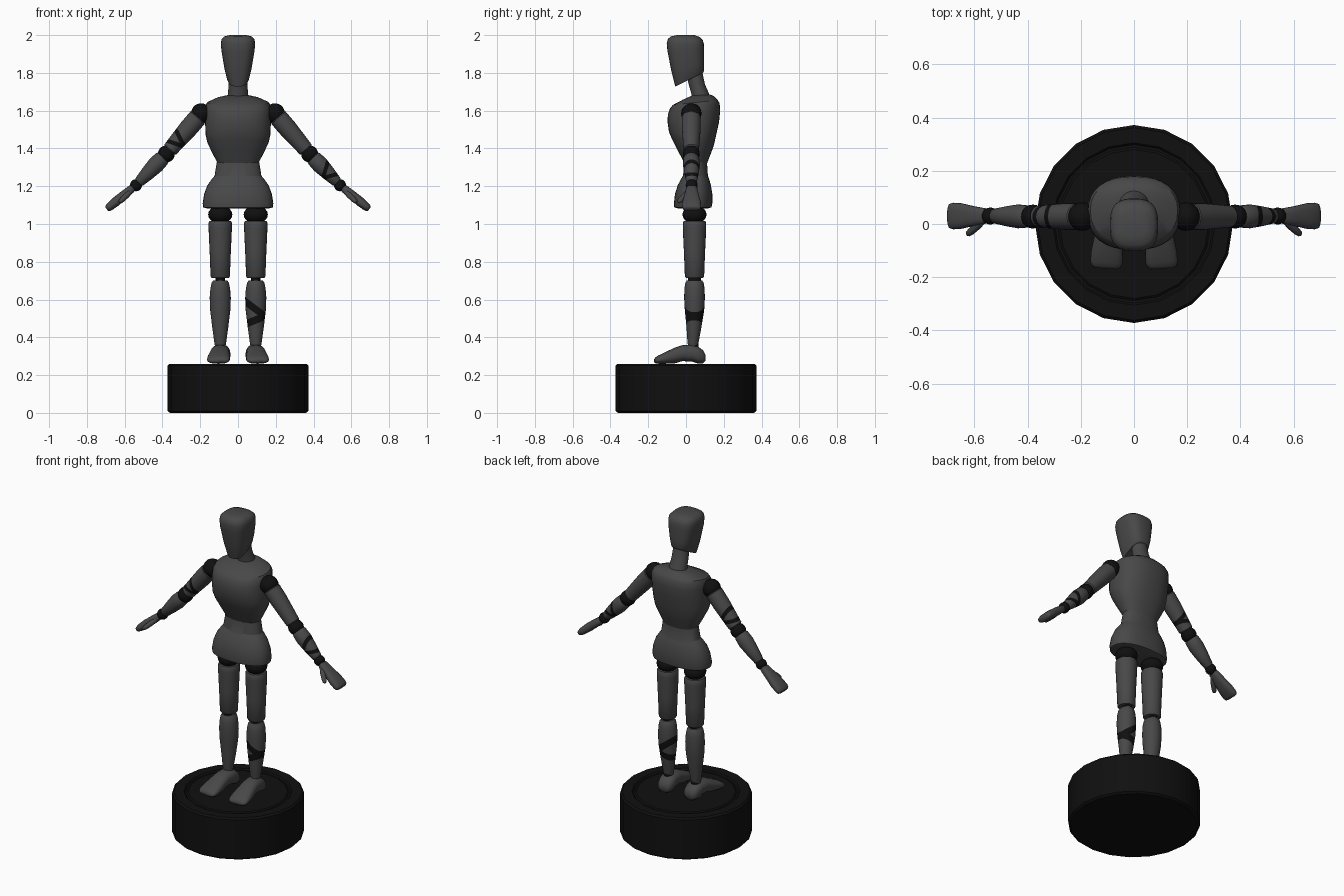
import bpy, bmesh, math
from mathutils import Matrix, Vector


def make_mat(name, v):
    m = bpy.data.materials.new(name)
    m.diffuse_color = (v, v, v, 1)
    return m


GREY = make_mat("dark grey", 0.065)
BLACK = make_mat("black", 0.005)


def loft(name, rings, mat, matrix=None, seg=24, n=2.0, bands=(), angle=35):
    """Skin superellipse rings (t, cx, cy, rx, ry, tilt) stacked on local z.
    Bands (t, slope_x, slope_y, half_width) become black stripes."""
    bm = bmesh.new()
    loops = []
    for t, cx, cy, rx, ry, tilt in rings:
        loop = []
        for i in range(seg):
            a = 2 * math.pi * i / seg
            c, s = math.cos(a), math.sin(a)
            px = math.copysign(abs(c) ** (2 / n), c)
            py = math.copysign(abs(s) ** (2 / n), s)
            loop.append(bm.verts.new((cx + rx * px, cy + ry * py, t + tilt * py)))
        loops.append(loop)
    for a, b in zip(loops, loops[1:]):
        for i in range(seg):
            j = (i + 1) % seg
            bm.faces.new((a[i], a[j], b[j], b[i]))
    bm.faces.new(loops[0][::-1])
    bm.faces.new(loops[-1])
    # cut stripe borders, then colour faces lying between them
    for t, kx, ky, h in bands:
        for e in (-h, h):
            bmesh.ops.bisect_plane(bm, geom=bm.verts[:] + bm.edges[:] + bm.faces[:],
                                   plane_co=(0, 0, t + e), plane_no=(-kx, -ky, 1))
    for f in bm.faces:
        p = f.calc_center_median()
        if any(abs(p.z - t - kx * p.x - ky * p.y) < h for t, kx, ky, h in bands):
            f.material_index = 1
    bmesh.ops.recalc_face_normals(bm, faces=bm.faces[:])
    me = bpy.data.meshes.new(name)
    bm.to_mesh(me)
    bm.free()
    me.materials.append(mat)
    me.materials.append(BLACK)
    ob = bpy.data.objects.new(name, me)
    bpy.context.collection.objects.link(ob)
    if matrix:
        ob.matrix_world = matrix
    bpy.ops.object.select_all(action='DESELECT')
    ob.select_set(True)
    bpy.context.view_layer.objects.active = ob
    bpy.ops.object.shade_smooth_by_angle(angle=math.radians(angle))
    return ob


def body(name, rows, n=2.0, angle=35):
    """Rows are (z, half width, front y, back y, tilt)."""
    return loft(name, [(z, 0, (f + b) / 2, w, (b - f) / 2, k) for z, w, f, b, k in rows],
                GREY, n=n, angle=angle, seg=32)


def lathe(name, rows, mat, matrix=None, **kw):
    return loft(name, [(t, 0, 0, r, r, 0) for t, r in rows], mat, matrix, **kw)


def ball(name, pos, r, squash=1.0):
    rows = [(-r * squash * math.cos(math.pi * i / 10), r * max(0.05, math.sin(math.pi * i / 10)))
            for i in range(11)]
    return lathe(name, rows, BLACK, Matrix.Translation(pos), seg=20, angle=60)


def along(start, d):
    """Frame with z along d and x along world y."""
    z = Vector(d).normalized()
    x = Vector((0, 1, 0))
    x = (x - z * x.dot(z)).normalized()
    y = z.cross(x)
    m = Matrix((x, y, z)).transposed().to_4x4()
    m.translation = Vector(start)
    return m


# round stand with a shallow groove on top
lathe("stand", [(0, 0.36), (0.01, 0.372), (0.25, 0.372), (0.26, 0.362), (0.26, 0.305),
                (0.252, 0.298), (0.252, 0.288), (0.258, 0.28)], BLACK, seg=20)

# head, neck, chest, pelvis
body("head", [(1.764, 0.052, -0.056, 0.09, 0.036), (1.775, 0.058, -0.06, 0.095, 0.034),
              (1.83, 0.073, -0.077, 0.096, 0.022), (1.92, 0.088, -0.098, 0.096, 0.006),
              (1.955, 0.091, -0.102, 0.094, 0), (1.978, 0.087, -0.096, 0.088, -0.002),
              (1.992, 0.074, -0.078, 0.072, -0.002), (2.0, 0.045, -0.045, 0.045, 0)],
     n=2.8, angle=45)
body("neck", [(1.65, 0.058, 0.03, 0.135, 0), (1.69, 0.053, 0.028, 0.122, 0),
              (1.74, 0.05, 0.014, 0.1, 0), (1.81, 0.046, 0.0, 0.085, 0)])
body("chest", [(1.315, 0.105, -0.005, 0.11, 0), (1.335, 0.115, -0.015, 0.117, 0),
               (1.38, 0.138, -0.042, 0.132, -0.006), (1.43, 0.162, -0.072, 0.147, -0.015),
               (1.475, 0.172, -0.09, 0.158, -0.012), (1.54, 0.174, -0.098, 0.175, 0),
               (1.59, 0.174, -0.096, 0.181, 0.01), (1.625, 0.173, -0.085, 0.178, 0.014),
               (1.643, 0.164, -0.07, 0.168, 0.013), (1.668, 0.11, -0.015, 0.148, 0.009),
               (1.682, 0.055, 0.03, 0.128, 0.003)], n=2.35, angle=30)
body("pelvis", [(1.083, 0.165, -0.045, 0.118, 0), (1.088, 0.184, -0.062, 0.135, 0),
                (1.11, 0.187, -0.064, 0.139, 0), (1.16, 0.179, -0.058, 0.139, 0),
                (1.205, 0.162, -0.044, 0.132, 0), (1.24, 0.137, -0.025, 0.122, 0),
                (1.255, 0.124, -0.016, 0.116, 0), (1.33, 0.112, -0.008, 0.111, 0)], n=2.3, angle=25)

for side, s in (("left", -1), ("right", 1)):
    x = 0.094 * s
    # leg: hip, thigh, knee, calf, ankle
    ball(side + "_hip", (x, 0.045, 1.05), 0.064, 0.75)
    lathe(side + "_thigh", [(0.715, 0.046), (0.722, 0.051), (0.85, 0.056), (0.98, 0.062),
                            (1.005, 0.062), (1.015, 0.057)],
          GREY, Matrix.Translation((x, 0.045, 0)))
    loft(side + "_knee", [(0.68, 0, 0, 0.024, 0.035, 0), (0.735, 0, 0, 0.024, 0.035, 0)],
         BLACK, Matrix.Translation((x, 0.045, 0)), seg=16)
    stripes = [(0.548, -0.75, 0, 0.023), (0.492, 0.4, 0, 0.021)] if s > 0 else ()
    loft(side + "_calf", [(0.355, 0, -0.008, 0.028, 0.026, 0), (0.37, 0, -0.008, 0.031, 0.029, 0),
                          (0.45, 0, -0.003, 0.042, 0.039, 0), (0.54, 0, 0, 0.053, 0.051, 0),
                          (0.61, 0, 0, 0.056, 0.055, 0), (0.66, 0, 0, 0.052, 0.053, 0),
                          (0.69, 0, 0, 0.045, 0.048, 0), (0.702, 0, 0, 0.036, 0.04, 0)],
         GREY, Matrix.Translation((x, 0.045, 0)), bands=stripes)
    ball(side + "_ankle", (x, 0.04, 0.358), 0.027)

    # foot: cross sections running heel to toe (y, bottom, top, half width)
    foot = [(0.102, 0.275, 0.31, 0.025), (0.09, 0.262, 0.332, 0.042), (0.06, 0.262, 0.354, 0.05),
            (0.03, 0.272, 0.362, 0.05), (-0.02, 0.274, 0.358, 0.05), (-0.06, 0.262, 0.345, 0.054),
            (-0.11, 0.26, 0.322, 0.06), (-0.145, 0.26, 0.305, 0.06), (-0.16, 0.262, 0.295, 0.054),
            (-0.168, 0.268, 0.286, 0.04)]
    frame = Matrix.Translation((x, 0, 0)) @ Matrix.Rotation(0.07 * s, 4, 'Z') @ Matrix.Rotation(math.pi / 2, 4, 'X')
    loft(side + "_foot", [(-y, 0, (b + t) / 2, w, (t - b) / 2, 0) for y, b, t, w in foot],
         GREY, frame, n=2.4, angle=50)

    # arm: shoulder, upper arm, elbow, forearm, wrist
    shoulder = Vector((0.195 * s, 0.028, 1.585))
    elbow = Vector((0.38 * s, 0.028, 1.37))
    wrist = Vector((0.54 * s, 0.03, 1.205))
    ball(side + "_shoulder", shoulder, 0.054)
    stripes = [(0.172, 0, 0.4, 0.012), (0.21, 0, -0.4, 0.012)] if s < 0 else ()
    lathe(side + "_upper_arm", [(0.022, 0.044), (0.03, 0.05), (0.1, 0.05), (0.2, 0.044),
                                (0.25, 0.041), (0.256, 0.036)],
          GREY, along(shoulder, elbow - shoulder), bands=stripes)
    ball(side + "_elbow", elbow, 0.045)
    stripes = [(0.118, 0, -0.55, 0.012), (0.16, 0, 0.55, 0.012)] if s > 0 else ()
    lathe(side + "_forearm", [(0.025, 0.037), (0.033, 0.042), (0.08, 0.045), (0.14, 0.038),
                              (0.205, 0.028), (0.21, 0.024)],
          GREY, along(elbow, wrist - elbow), bands=stripes)
    ball(side + "_wrist", wrist, 0.032)

    # flat mitten hand, widest near the fingertips, with a thumb in front
    d = Vector((0.15 * s, 0, -0.122))
    loft(side + "_hand", [(0.018, 0, 0, 0.022, 0.018, 0), (0.03, 0, 0, 0.03, 0.021, 0),
                          (0.08, 0, 0, 0.037, 0.024, 0), (0.14, 0, 0, 0.048, 0.025, 0),
                          (0.18, 0, 0, 0.05, 0.022, 0), (0.194, 0, 0, 0.046, 0.018, 0),
                          (0.2, 0, 0, 0.036, 0.012, 0)],
         GREY, along(wrist, d), n=2.6, angle=50)
    lathe(side + "_thumb", [(0, 0.012), (0.03, 0.015), (0.07, 0.014), (0.088, 0.011), (0.094, 0.005)],
          GREY, along(wrist + Vector((0.03 * s, -0.02, -0.035)), (0.062 * s, -0.055, -0.06)), seg=12, angle=60)
